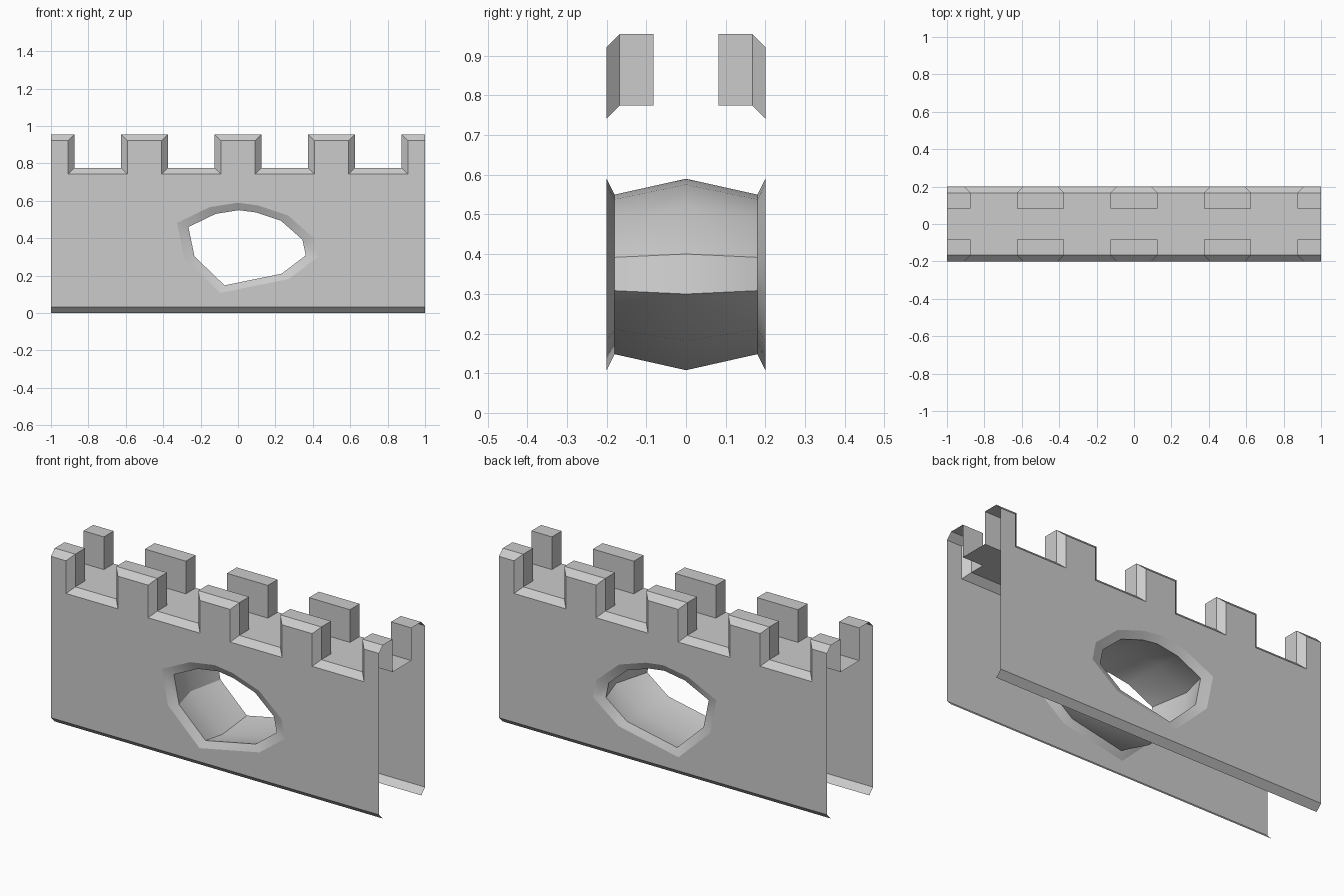
import bpy, bmesh

if "Cube" in bpy.data.objects:
    bpy.data.objects.remove(bpy.data.objects["Cube"])

B = 0.033                       # bevel size
HALF, TOP, FLOOR = 0.125, 0.955, 0.775
Y_OUT, Y_BEV, Y_IN = -0.2, -0.2 + B, -0.082


def battlement(inset):
    """Crenellated outline from x=-1 to x=1 as (x, z) pairs."""
    h, t, f = HALF - inset, TOP - inset, FLOOR - inset
    pts = []
    for c in (-1, -0.5, 0, 0.5, 1):
        if c > -1:
            pts += [(c - h, f), (c - h, t)]
        else:
            pts += [(-1, t)]
        if c < 1:
            pts += [(c + h, t), (c + h, f)]
        else:
            pts += [(1, t)]
    # keep the outer merlons cut off at the wall ends
    return pts


def row(bm, pts, y):
    return [bm.verts.new((x, y, z)) for x, z in pts]


def bridge(bm, a, b, closed=False):
    n = len(a)
    for i in range(n if closed else n - 1):
        j = (i + 1) % n
        bm.faces.new((a[i], a[j], b[j], b[i]))


def finish(bm, name):
    """Make the front half an object and mirror it to the back."""
    bmesh.ops.remove_doubles(bm, verts=bm.verts, dist=1e-4)
    me = bpy.data.meshes.new(name)
    bm.to_mesh(me)
    bm.free()
    ob = bpy.data.objects.new(name, me)
    bpy.context.collection.objects.link(ob)
    m = ob.modifiers.new("mirror", 'MIRROR')
    m.use_axis = (False, True, False)
    m.use_clip = True
    return ob


# Irregular hole outline, clockwise from the left
HOLE = [(-0.265, 0.46), (-0.12, 0.53), (0.005, 0.55), (0.095, 0.538),
        (0.23, 0.493), (0.345, 0.392), (0.362, 0.308), (0.233, 0.21),
        (-0.072, 0.148), (-0.233, 0.303)]


def hole(s):
    return [(0.04 + (x - 0.04) * s, 0.35 + (z - 0.35) * s) for x, z in HOLE]


# Front face with the hole left open
bm = bmesh.new()
outer = row(bm, [(-1, B)] + battlement(B) + [(1, B)], Y_OUT)
inner = row(bm, hole(1.2), Y_OUT)
edges = []
for loop in (outer, inner):
    edges += [bm.edges.new((loop[i - 1], loop[i])) for i in range(len(loop))]
bmesh.ops.triangle_fill(bm, edges=edges, use_beauty=True, normal=(0, -1, 0))
for f in bm.faces:
    f.normal_update()
    if f.normal.y > 0:
        f.normal_flip()

# Bevelled top edge, merlon sides and tops, crenel floors
top = battlement(0)
mid = row(bm, top, Y_BEV)
bridge(bm, row(bm, battlement(B), Y_OUT), mid)
bridge(bm, mid, row(bm, top, Y_IN))

# Walkway floor and inner merlon faces
for (x0, z0), (x1, z1) in zip(top, top[1:]):
    if x1 - x0 < 1e-4:
        continue
    bridge(bm, row(bm, [(x0, FLOOR), (x1, FLOOR)], Y_IN),
           row(bm, [(x0, FLOOR), (x1, FLOOR)], 0))
    if z0 > FLOOR + 0.01:
        bm.faces.new(row(bm, [(x0, FLOOR), (x0, TOP), (x1, TOP), (x1, FLOOR)], Y_IN)[::-1])

# Bottom bevel
bridge(bm, row(bm, [(-1, 0), (1, 0)], Y_BEV), row(bm, [(-1, B), (1, B)], Y_OUT))
for f in bm.faces:
    f.normal_update()
    if abs(f.calc_center_median().y - Y_IN) < 1e-4 and f.normal.y < -0.9:
        f.normal_flip()
finish(bm, "castle_wall")

# Breach tunnel through the wall, with a flared rim
bm = bmesh.new()
rings = [row(bm, hole(s)[::-1], y) for s, y in ((1.2, -0.2), (1.0, -0.18), (1.2, 0))]
for a, b in zip(rings, rings[1:]):
    bridge(bm, a, b, closed=True)
tunnel = finish(bm, "breach_tunnel")
bpy.context.view_layer.objects.active = tunnel
tunnel.select_set(True)
bpy.ops.object.shade_smooth_by_angle(angle=0.5)
